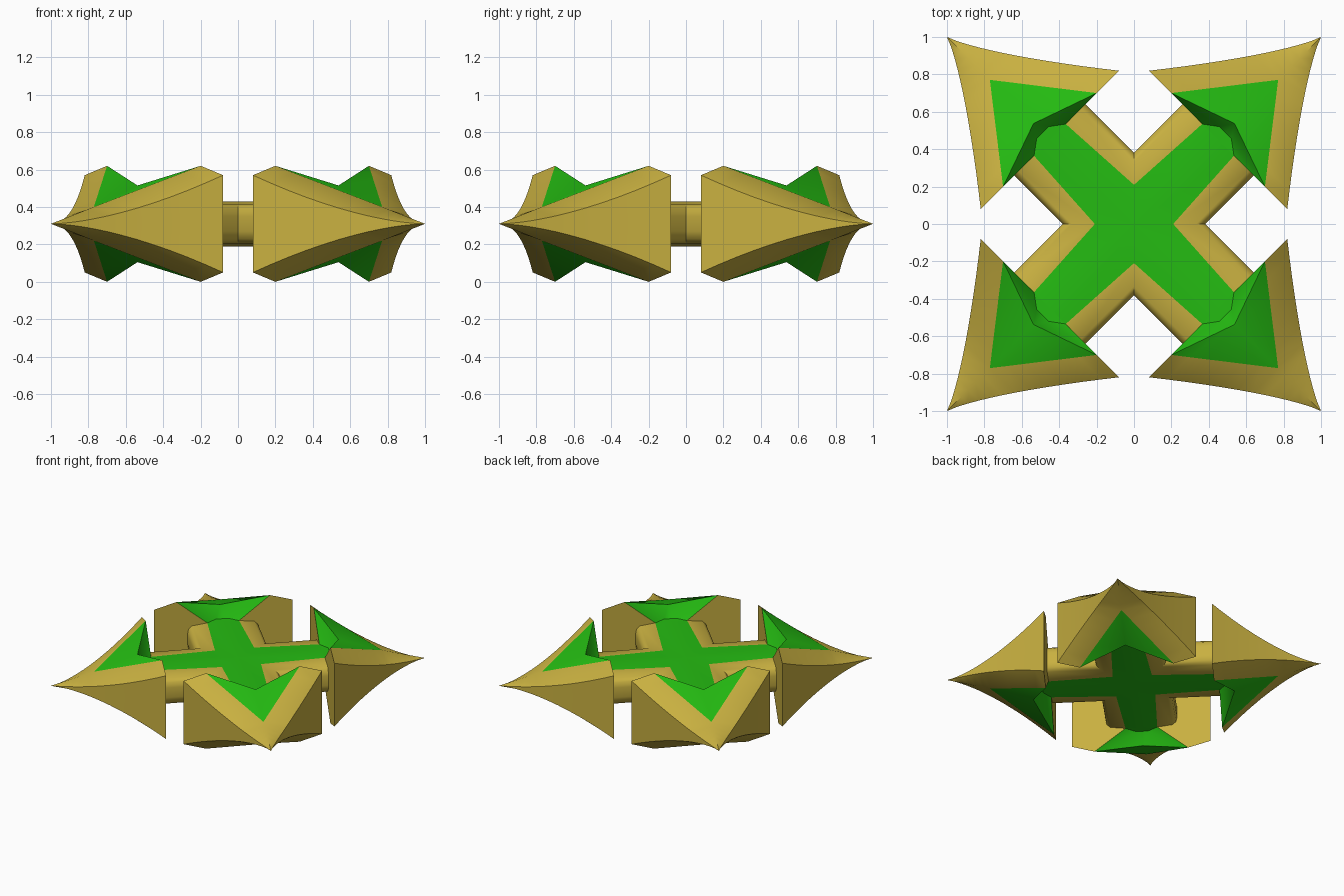
import bpy, bmesh, math

if "Cube" in bpy.data.objects:
    bpy.data.objects.remove(bpy.data.objects["Cube"])

MID = 0.31       # height of the symmetry plane
BACK = 0.636     # distance from centre to the rear plane of each arrowhead
TIP = 1.414      # distance from centre to the arrow tip
APEX = 1.09      # where the green panel ends in a point
ARM_TOP = 0.12   # half thickness of the arms


def material(name, rgb):
    m = bpy.data.materials.new(name)
    m.diffuse_color = (*rgb, 1)
    m.use_nodes = True
    m.node_tree.nodes["Principled BSDF"].inputs["Base Color"].default_value = m.diffuse_color
    return m


MATS = [material("gold", (0.58, 0.435, 0.052)), material("green", (0.018, 0.50, 0.006))]


def build(name, quads, angles, smooth):
    """Mirror quarter faces (u, v, w) over v and w, repeat at the given turns."""
    bm = bmesh.new()
    for a in angles:
        c, s = math.cos(a), math.sin(a)
        for sv in (1, -1):
            for sw in (1, -1):
                for mat, pts in quads:
                    vs = [bm.verts.new((u * c - v * sv * s, u * s + v * sv * c, w * sw))
                          for u, v, w in pts]
                    bm.faces.new(vs).material_index = mat
    bmesh.ops.remove_doubles(bm, verts=bm.verts, dist=1e-4)
    bmesh.ops.recalc_face_normals(bm, faces=bm.faces)
    me = bpy.data.meshes.new(name)
    bm.to_mesh(me)
    bm.free()
    for m in MATS:
        me.materials.append(m)
    ob = bpy.data.objects.new(name, me)
    bpy.context.collection.objects.link(ob)
    ob.location.z = MID
    bpy.ops.object.select_all(action='DESELECT')
    ob.select_set(True)
    bpy.context.view_layer.objects.active = ob
    bpy.ops.object.shade_smooth_by_angle(angle=math.radians(smooth))
    return ob


# Cross body: four mitred arms with a rounded gold border beside a green strip
section = [(0.148, 0.12, ARM_TOP), (0.235, 0.235, 0.105), (0.262, 0.262, 0.08),
           (0.27, 0.27, 0.04), (0.27, 0.27, 0)]      # inner v, outer v, w
arm = [(1, [(0, 0, ARM_TOP), (BACK, 0, ARM_TOP), (BACK, 0.12, ARM_TOP),
            (0.148, 0.148, ARM_TOP)])]
for (a, b, w0), (c, d, w1) in zip(section, section[1:]):
    arm.append((0, [(a, a, w0), (BACK, b, w0), (BACK, d, w1), (c, c, w1)]))
turns = [math.radians(45 + 90 * k) for k in range(4)]
build("cross_body", arm, turns, 45)


# Arrowhead: lengthwise curves sampled at shared stations
def panel_edge(u):
    if u <= APEX:
        f = (u - BACK) / (APEX - BACK)
        return (u, 0.354 * (1 - f), 0.31 + (0.09 - 0.31) * f)
    return (u, 0, 0.09 * (TIP - u) / (TIP - APEX))


def shoulder(u):
    r = (TIP - u) / (TIP - BACK)
    return (u, 0.523 * r ** 1.18, 0.26 * r ** 1.75)


def equator(u):
    return (u, shoulder(u)[1], 0)


N = 6
first = [BACK + (APEX - BACK) * i / N for i in range(N + 1)]
stations = first + [APEX + (TIP - APEX) * i / N for i in range(1, N)]
tip = (TIP, 0, 0)
head = []
for top, low in ((panel_edge, shoulder), (shoulder, equator)):
    for u0, u1 in zip(stations, stations[1:]):
        head.append((0, [top(u0), top(u1), low(u1), low(u0)]))
    head.append((0, [top(stations[-1]), tip, low(stations[-1])]))

# Green top panel and the notched recess behind it
notch = (0.76, 0, 0.205)
horn = panel_edge(BACK)
foot = (0.69, 0.046, ARM_TOP)
foot_mid = (0.69, 0, ARM_TOP)
heel = (BACK, 0.12, ARM_TOP)
heel_mid = (BACK, 0, ARM_TOP)
head += [(1, [notch] + [panel_edge(u) for u in first]),
         (1, [notch, horn, foot]),
         (1, [horn, heel, foot]),
         (1, [notch, foot, foot_mid]),
         (1, [foot_mid, foot, heel, heel_mid])]

# Flat gold rear face
head.append((0, [(BACK, 0, 0), equator(BACK), shoulder(BACK), horn, heel, heel_mid]))

for k, a in enumerate(turns):
    build(f"arrowhead_{k + 1}", head, [a], 45)
